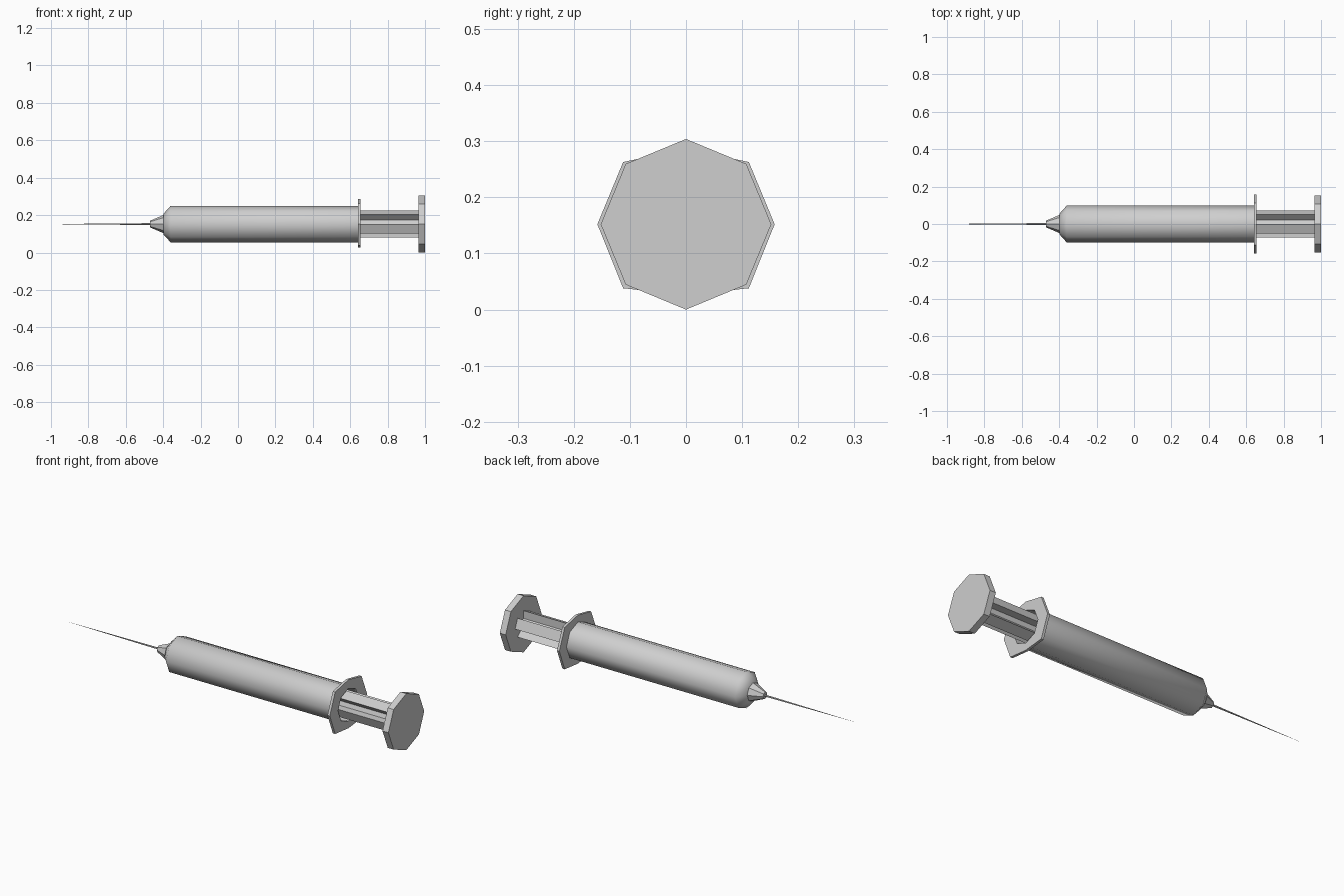
import bpy, bmesh
from math import cos, sin, radians

cube = bpy.data.objects.get("Cube")
if cube:
    bpy.data.objects.remove(cube, do_unlink=True)

AXIS_Z = 0.152
SIDES = 8

grey = bpy.data.materials.new("light grey")
grey.use_nodes = True
grey.diffuse_color = (0.62, 0.62, 0.62, 1)
grey.node_tree.nodes["Principled BSDF"].inputs["Base Color"].default_value = grey.diffuse_color


def ring(x, r):
    """Octagon around the long axis, one corner pointing up."""
    steps = [radians(360 / SIDES * i) for i in range(SIDES)]
    return [(x, r * cos(a), AXIS_Z + r * sin(a)) for a in steps]


def loft(name, rings, loop=False, smooth=False):
    """Skin a row of equal rings, capped at the ends or closed into a loop."""
    bm = bmesh.new()
    rows = [[bm.verts.new(p) for p in r] for r in rings]
    pairs = list(zip(rows, rows[1:]))
    if loop:
        pairs.append((rows[-1], rows[0]))
    else:
        bm.faces.new(rows[0])
        bm.faces.new(rows[-1])
    for a, b in pairs:
        for i in range(len(a)):
            j = (i + 1) % len(a)
            bm.faces.new((a[i], a[j], b[j], b[i]))
    bmesh.ops.recalc_face_normals(bm, faces=bm.faces)
    mesh = bpy.data.meshes.new(name)
    bm.to_mesh(mesh)
    bm.free()
    mesh.materials.append(grey)
    obj = bpy.data.objects.new(name, mesh)
    bpy.context.collection.objects.link(obj)
    if smooth:
        bpy.ops.object.select_all(action="DESELECT")
        obj.select_set(True)
        bpy.context.view_layer.objects.active = obj
        bpy.ops.object.shade_smooth_by_angle(angle=radians(46))
    return obj


def turned(name, profile, **options):
    return loft(name, [ring(x, r) for x, r in profile], **options)


# Hollow barrel, open at the plunger end, with a sloped shoulder
turned("barrel", [(-0.33, 0.05), (-0.31, 0.088), (0.648, 0.088), (0.648, 0.098),
                  (-0.36, 0.098), (-0.397, 0.057)], smooth=True)

# Nozzle and needle
turned("nozzle", [(-0.39, 0.048), (-0.40, 0.048), (-0.47, 0.018)])
turned("needle", [(-0.46, 0.005), (-0.69, 0.003), (-1.0, 0.0003)])

# Finger flange: a flattened octagon with a hole for the plunger
outline = [(0.158, 0.152), (0.112, 0.263), (0, 0.286), (-0.112, 0.263),
           (-0.158, 0.152), (-0.112, 0.038), (0, 0.026), (0.112, 0.038)]
back, front = 0.642, 0.656
loft("finger_flange", [[(back, y, z) for y, z in outline],
                       [(front, y, z) for y, z in outline],
                       ring(front, 0.088), ring(back, 0.088)], loop=True)

# Plunger rod: an octagon with every other side sunk into a groove
section = []
for i in range(4):
    a, b = radians(90 * i), radians(90 * i + 45)
    for r, t in ((0.072, a), (0.072, b), (0.03, b), (0.03, a + radians(90))):
        section.append((r * cos(t), AXIS_Z + r * sin(t)))
loft("plunger_rod", [[(x, y, z) for y, z in section] for x in (-0.2, 0.97)])

# Rubber stopper inside the barrel and thumb rest at the end
turned("stopper", [(-0.26, 0.086), (-0.19, 0.086)])
turned("thumb_rest", [(0.965, 0.152), (1.0, 0.152)])
